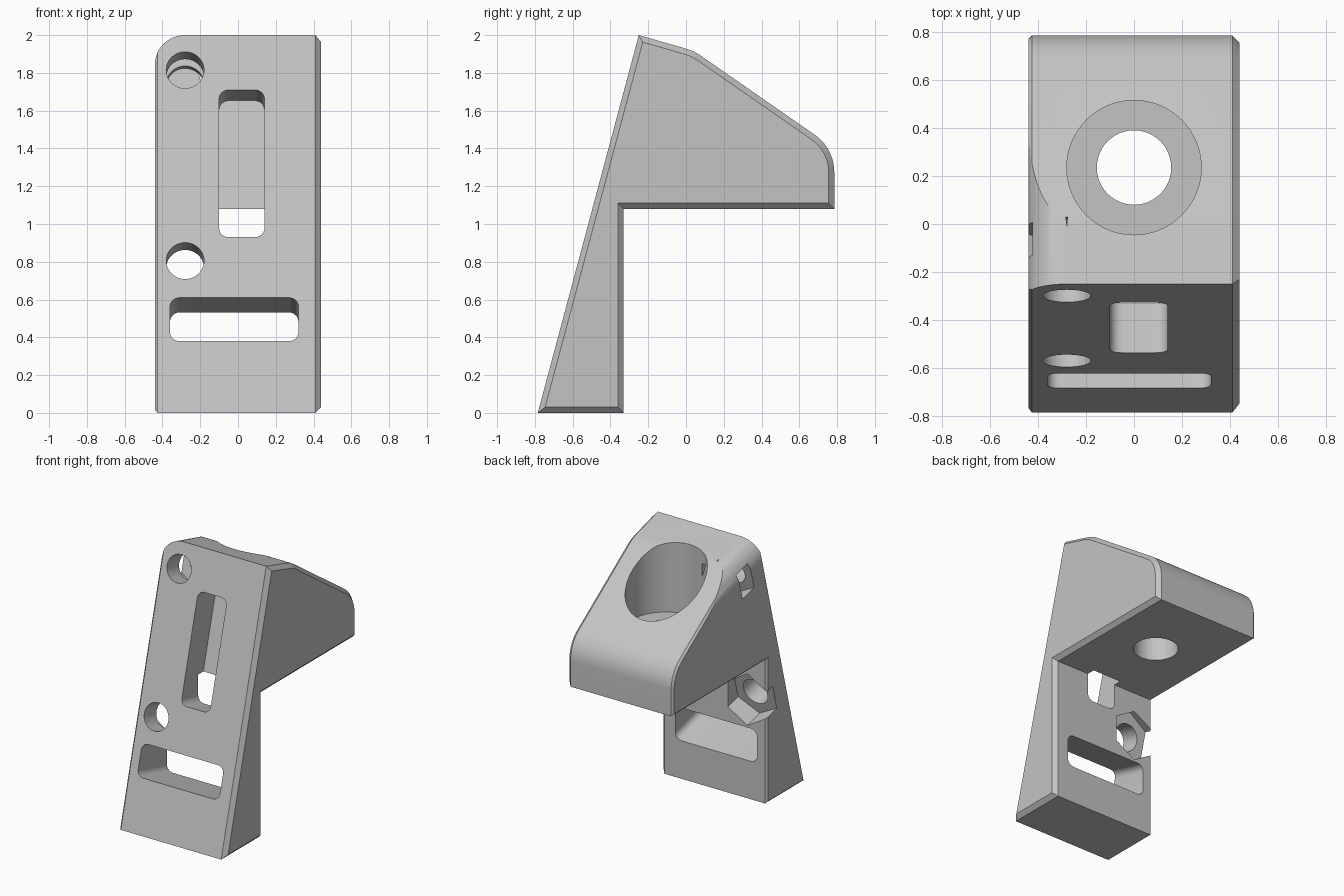
import bpy, bmesh, math
from mathutils import Vector

if "Cube" in bpy.data.objects:
    bpy.data.objects.remove(bpy.data.objects["Cube"], do_unlink=True)

grey = bpy.data.materials.new("plain grey")
grey.use_nodes = True
grey.diffuse_color = (0.55, 0.55, 0.55, 1)
grey.node_tree.nodes["Principled BSDF"].inputs["Base Color"].default_value = grey.diffuse_color

HALF = 0.44
BASE, TOP = Vector((-0.785, 0)), Vector((-0.25, 2.0))
LENGTH = (TOP - BASE).length
TILT = math.atan2(TOP.x - BASE.x, TOP.y)


def loft(name, rings):
    """Solid through a list of matching rings of 3D points."""
    bm = bmesh.new()
    loops = [[bm.verts.new(p) for p in ring] for ring in rings]
    n = len(loops[0])
    for a, b in zip(loops, loops[1:]):
        for i in range(n):
            j = (i + 1) % n
            bm.faces.new((a[i], a[j], b[j], b[i]))
    bm.faces.new(loops[0])
    bm.faces.new(loops[-1])
    bmesh.ops.recalc_face_normals(bm, faces=bm.faces)
    mesh = bpy.data.meshes.new(name)
    bm.to_mesh(mesh)
    bm.free()
    mesh.materials.append(grey)
    ob = bpy.data.objects.new(name, mesh)
    bpy.context.collection.objects.link(ob)
    return ob


def arc(cx, cy, r, start, end, steps):
    return [(cx + r * math.cos(math.radians(start + (end - start) * i / steps)),
             cy + r * math.sin(math.radians(start + (end - start) * i / steps)))
            for i in range(steps + 1)]


def circle(cx, cy, r, sides, start=0):
    return arc(cx, cy, r, start, start + 360, sides)[:-1]


def rounded_rect(x0, x1, y0, y1, r):
    return (arc(x1 - r, y1 - r, r, 0, 90, 6) + arc(x0 + r, y1 - r, r, 90, 180, 6)
            + arc(x0 + r, y0 + r, r, 180, 270, 6) + arc(x1 - r, y0 + r, r, 270, 360, 6))


def inset(points, d):
    """Offset a counter-clockwise outline inwards by d."""
    out = []
    for i, p in enumerate(points):
        e1 = (p - points[i - 1]).normalized()
        e2 = (points[(i + 1) % len(points)] - p).normalized()
        n1, n2 = Vector((-e1.y, e1.x)), Vector((-e2.y, e2.x))
        out.append(p + (n1 + n2) * d / (1 + n1.dot(n2)))
    return out


def on_face(u, v, d):
    """Point at u across, v up the sloping front, d deep along its normal."""
    s, c = math.sin(TILT), math.cos(TILT)
    return (u, BASE.x + v * s + d * c, v * c - d * s)


def cut(cutter):
    mod = body.modifiers.new("cut", 'BOOLEAN')
    mod.operation = 'DIFFERENCE'
    mod.solver = 'EXACT'
    mod.object = cutter
    bpy.ops.object.modifier_apply(modifier=mod.name)
    bpy.data.objects.remove(cutter, do_unlink=True)


def cut_front(outline, d0, d1):
    cut(loft("cutter", [[on_face(u, v, d) for u, v in outline] for d in (d0, d1)]))


def cut_down(outline, z0, z1):
    cut(loft("cutter", [[(x, y, z) for x, y in outline] for z in (z0, z1)]))


# Bracket body: side profile lofted across, chamfered on both sides
profile = [BASE, (-0.33, 0), (-0.33, 1.08), (0.785, 1.08)]
profile += arc(0.545, 1.275, 0.24, 0, 55, 10)
profile += arc(-0.08, 1.66, 0.28, 55, 75, 5)
profile += [TOP]
profile = [Vector(p) for p in profile]
rings = []
for x, d in ((-HALF, 0.015), (-HALF + 0.015, 0), (HALF - 0.03, 0), (HALF, 0.03)):
    rings.append([(x, p.x, p.y) for p in inset(profile, d)])
body = loft("bracket_body", rings)
bpy.context.view_layer.objects.active = body
body.select_set(True)

# Rounded upper corner on one side
R = 0.16
corner = arc(-HALF + R, LENGTH - R, R, 180, 90, 12)
corner += [(-HALF + R, LENGTH + 0.1), (-HALF - 0.1, LENGTH + 0.1), (-HALF - 0.1, LENGTH - R)]
cut_front(corner, -0.2, 1.3)

# Long pocket and wide through slot
c = math.cos(TILT)
cut_front(rounded_rect(-0.1, 0.14, 0.93 / c, 1.71 / c, 0.05), -0.1, 0.22)
cut_front(rounded_rect(-0.36, 0.32, 0.38 / c, 0.61 / c, 0.05), -0.1, 0.6)

# Screw holes with hexagonal nut pockets
for z, hole_end, nut_end in ((1.815, 0.34, 0.29), (0.805, 0.5, 0.4)):
    cut_front(circle(-0.28, z / c, 0.1, 40), -0.1, hole_end)
    cut_front(circle(-0.28, z / c, 0.187, 6, 30), 0.15, nut_end)

# Stepped vertical bore
cut_down(circle(0, 0.235, 0.28, 64), 1.41, 2.3)
cut_down(circle(0, 0.235, 0.155, 48), 0.9, 1.6)

bpy.ops.object.shade_smooth_by_angle(angle=math.radians(25))
